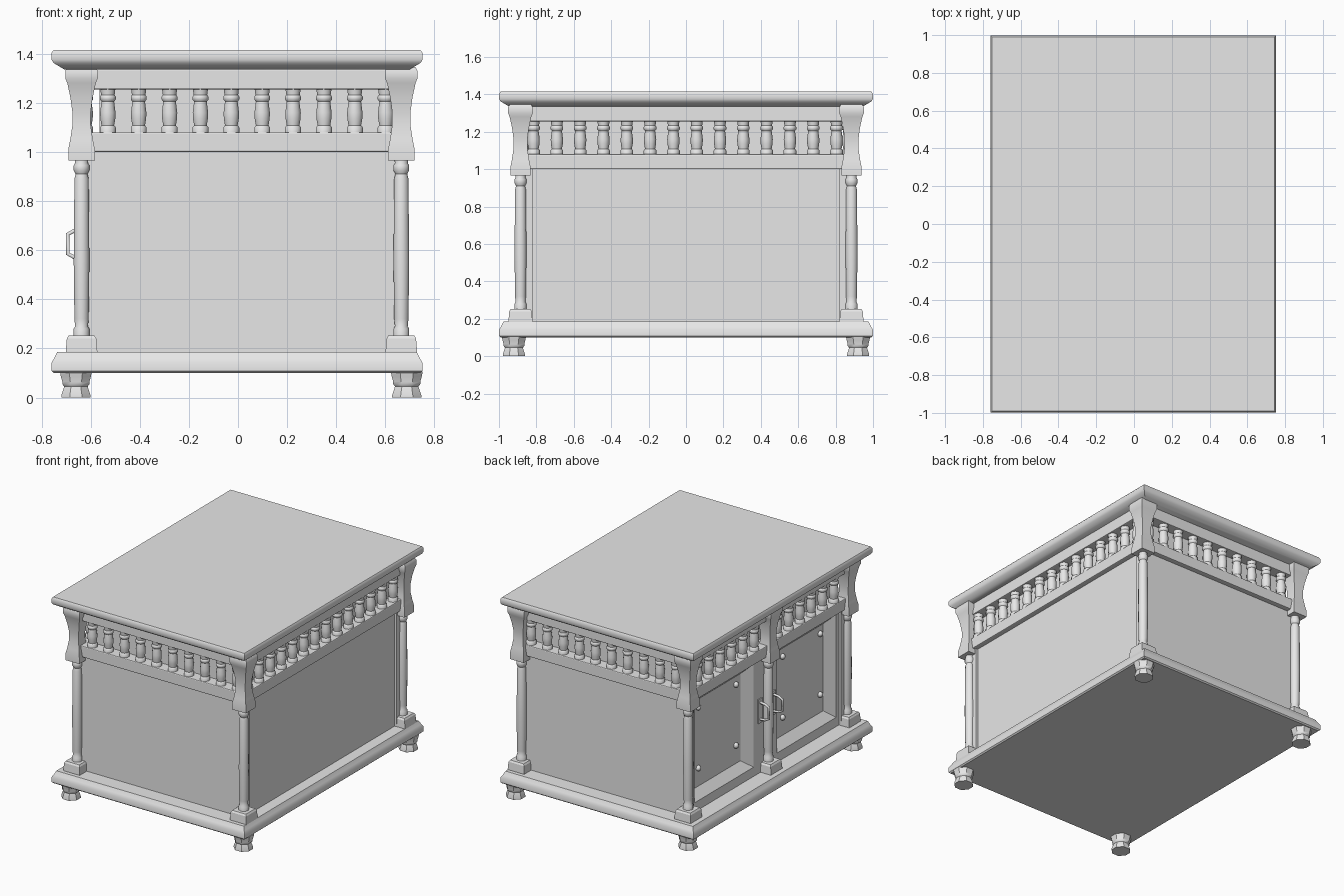
import bpy, bmesh, math
from mathutils import Vector

old = bpy.data.objects.get("Cube")
if old:
    bpy.data.objects.remove(old, do_unlink=True)

grey = bpy.data.materials.new("plain grey")
grey.use_nodes = True
grey.diffuse_color = (0.8, 0.8, 0.8, 1)
grey.node_tree.nodes["Principled BSDF"].inputs["Base Color"].default_value = (0.8, 0.8, 0.8, 1)


def finish(name, bm, bevel=0, smooth=False):
    """Turn a bmesh into a named object."""
    bmesh.ops.recalc_face_normals(bm, faces=bm.faces)
    mesh = bpy.data.meshes.new(name)
    bm.to_mesh(mesh)
    bm.free()
    mesh.materials.append(grey)
    ob = bpy.data.objects.new(name, mesh)
    bpy.context.collection.objects.link(ob)
    if bevel:
        mod = ob.modifiers.new("eased edges", 'BEVEL')
        mod.width, mod.segments = bevel, 2
    if smooth:
        bpy.ops.object.select_all(action='DESELECT')
        ob.select_set(True)
        bpy.context.view_layer.objects.active = ob
        bpy.ops.object.shade_smooth_by_angle(angle=math.radians(40))
    return ob


def skin(bm, rings, caps=True):
    """Join rings of points with faces."""
    loops = [[bm.verts.new(p) for p in ring] for ring in rings]
    n = len(loops[0])
    for a, b in zip(loops, loops[1:]):
        for i in range(n):
            j = (i + 1) % n
            bm.faces.new((a[i], a[j], b[j], b[i]))
    if caps:
        bm.faces.new(loops[0][::-1])
    bm.faces.new(loops[-1])


def box(name, x0, x1, y0, y1, z0, z1, bevel=0):
    bm = bmesh.new()
    skin(bm, [[(x0, y0, z), (x1, y0, z), (x1, y1, z), (x0, y1, z)] for z in (z0, z1)])
    return finish(name, bm, bevel)


def loft(name, cx, cy, hx, hy, profile, smooth=False):
    """Rectangular stack: profile holds (outward offset, height)."""
    bm = bmesh.new()
    corners = ((-1, -1), (1, -1), (1, 1), (-1, 1))
    skin(bm, [[(cx + sx * (hx + o), cy + sy * (hy + o), z) for sx, sy in corners]
              for o, z in profile])
    return finish(name, bm, 0, smooth)


def turned(name, x, y, profile, sides):
    """Lathe-turned part: profile holds (radius, height)."""
    bm = bmesh.new()
    angles = [math.tau * (i + 0.5) / sides for i in range(sides)]
    skin(bm, [[(x + r * math.cos(a), y + r * math.sin(a), z) for a in angles]
              for r, z in profile])
    return finish(name, bm, 0, True)


LEFT, RIGHT, END = -0.637, 0.665, 0.885     # post centre lines

# Top and base boards
loft("top_board", -0.004, 0, 0.752, 0.996,
     [(-0.05, 1.335), (-0.03, 1.347), (-0.005, 1.362), (0.003, 1.375), (0.003, 1.403), (-0.005, 1.415)], True)
loft("base_board", -0.004, 0, 0.752, 0.996,
     [(-0.006, 0.1), (0.003, 0.108), (0.003, 0.142), (-0.008, 0.16), (-0.02, 0.185)], True)

# Cabinet core and three plain panels
box("cabinet_core", -0.563, 0.605, -0.825, 0.825, 0.185, 1.34)
box("front_panel", LEFT, RIGHT, -0.87, -0.82, 0.18, 1.02)
box("back_panel", LEFT, RIGHT, 0.82, 0.87, 0.18, 1.02)
box("side_panel", 0.6, 0.65, -0.87, 0.87, 0.18, 1.02)

# Gallery rails on all four sides
for level, z0, z1 in (("lower", 1.0, 1.08), ("upper", 1.255, 1.337)):
    for side, s in (("front", -1), ("back", 1)):
        y0, y1 = sorted((s * 0.81, s * 0.905))
        box(f"{side}_{level}_rail", LEFT, RIGHT, y0, y1, z0, z1, 0.006)
    box(f"left_{level}_rail", 0.59, 0.685, -END, END, z0, z1, 0.006)
    box(f"door_{level}_rail", -0.657, -0.555, -END, END, z0, z1, 0.006)

# Balusters
BALUSTER = [(0.034, 1.075), (0.034, 1.1), (0.027, 1.108), (0.032, 1.135), (0.033, 1.16),
            (0.027, 1.205), (0.034, 1.213), (0.034, 1.225), (0.029, 1.232), (0.033, 1.26)]
for i in range(10):
    x = -0.53 + i * 0.1257
    turned("front_baluster", x, -0.868, BALUSTER, 10)
    turned("back_baluster", x, 0.868, BALUSTER, 10)
for i in range(14):
    y = -0.815 + i * 0.1246
    turned("left_baluster", 0.648, y, BALUSTER, 10)
for s in (-1, 1):
    for i in range(6):
        turned("door_baluster", -0.622, s * (0.13 + i * 0.126), BALUSTER, 10)

# Posts with brackets and base blocks: four corners and one between the doors
POST = [(0.033, 0.24), (0.033, 0.28), (0.027, 0.29), (0.03, 0.32), (0.033, 0.55),
        (0.03, 0.89), (0.025, 0.91), (0.033, 0.925), (0.033, 0.945), (0.027, 0.955), (0.03, 0.98)]
BRACKET = [(0.054, 0.965), (0.054, 1.01), (0.046, 1.05), (0.037, 1.11), (0.037, 1.16),
           (0.045, 1.22), (0.058, 1.28), (0.066, 1.3), (0.066, 1.33), (0.058, 1.345)]
BLOCK = [(0.064, 0.165), (0.064, 0.19), (0.06, 0.24), (0.053, 0.252)]
FOOT = [(0.064, 0.0), (0.064, 0.01), (0.054, 0.038), (0.052, 0.045), (0.06, 0.055),
        (0.06, 0.065), (0.066, 0.085), (0.07, 0.105)]
corners = [(x, y) for x in (LEFT, RIGHT) for y in (-END, END)]
for x, y in corners + [(LEFT, -0.01)]:
    turned("post", x, y, POST, 12)
    loft("post_bracket", x, y, 0, 0, BRACKET, True)
    loft("post_block", x, y, 0, 0, BLOCK)

# Feet
for x in (-0.66, 0.687):
    for y in (-0.92, 0.92):
        turned("foot", x, y, FOOT, 8)

# Two doors with sunken bevelled panels, studs and handles
def door_ring(x, ya, yb, za, zb):
    return [(x, ya, za), (x, yb, za), (x, yb, zb), (x, ya, zb)]


for side, s in (("right", -1), ("left", 1)):
    bm = bmesh.new()
    skin(bm, [door_ring(-0.56, s * 0.02, s * 0.87, 0.18, 1.01),
              door_ring(-0.62, s * 0.02, s * 0.87, 0.18, 1.01),
              door_ring(-0.62, s * 0.13, s * 0.79, 0.25, 0.975),
              door_ring(-0.568, s * 0.205, s * 0.72, 0.31, 0.925)], caps=False)
    finish(f"{side}_door", bm)

    for y in (0.26, 0.68):
        for z in (0.44, 0.87):
            bm = bmesh.new()
            bmesh.ops.create_uvsphere(bm, u_segments=10, v_segments=6, radius=0.02)
            bmesh.ops.translate(bm, verts=bm.verts, vec=Vector((-0.572, s * y, z)))
            finish("door_stud", bm, 0, True)

    y = s * 0.075 - 0.01
    box(f"{side}_handle_plate", -0.628, -0.615, y - 0.02, y + 0.02, 0.54, 0.71)
    curve = bpy.data.curves.new(f"{side}_handle", 'CURVE')
    curve.dimensions = '3D'
    curve.bevel_depth, curve.bevel_resolution = 0.009, 1
    path = [(-0.62, 0.565), (-0.665, 0.57), (-0.693, 0.585), (-0.693, 0.665), (-0.665, 0.68), (-0.62, 0.685)]
    spline = curve.splines.new('POLY')
    spline.points.add(len(path) - 1)
    for point, (x, z) in zip(spline.points, path):
        point.co = (x, y, z, 1)
    curve.materials.append(grey)
    bpy.context.collection.objects.link(bpy.data.objects.new(f"{side}_handle", curve))
